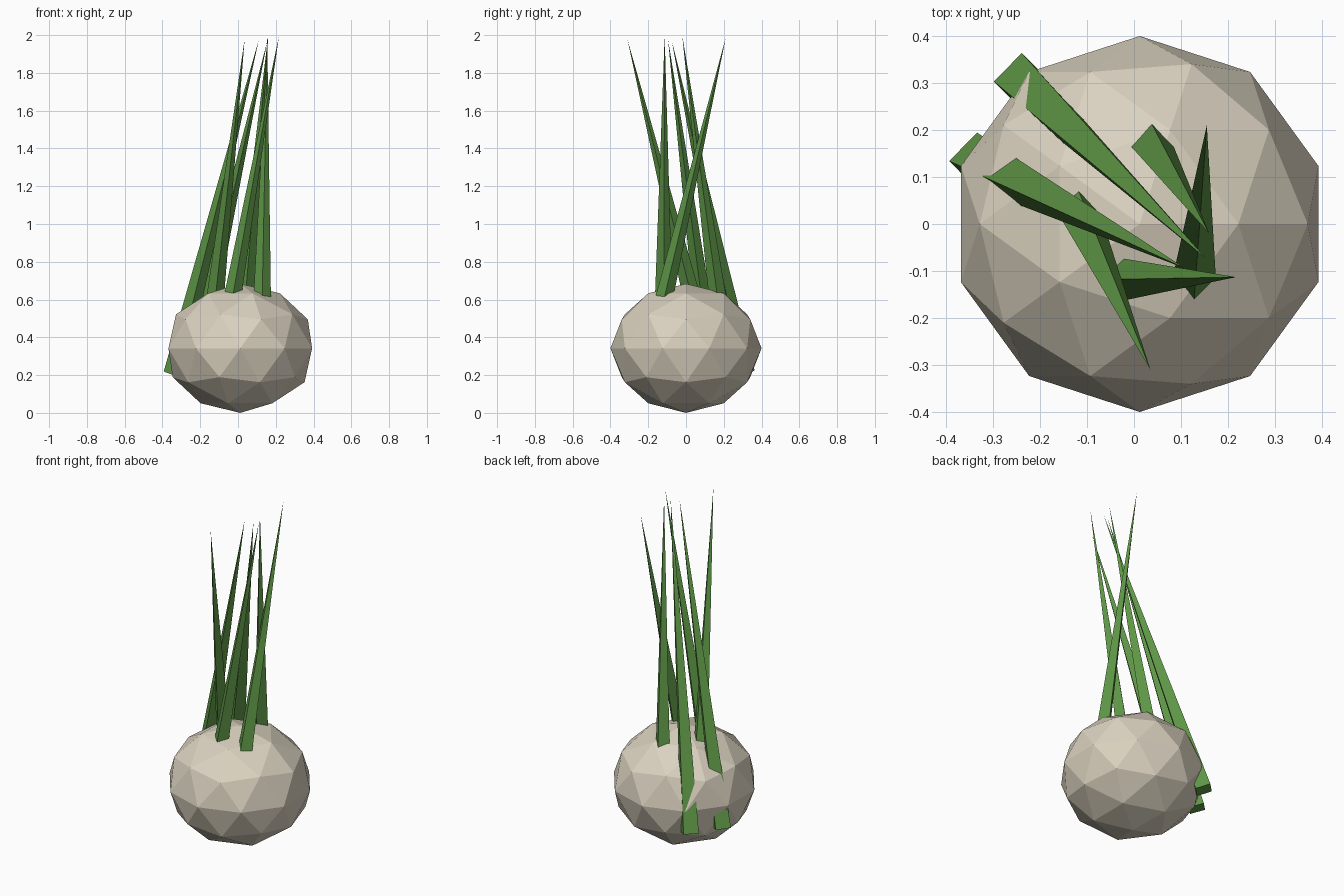
import bpy
from mathutils import Vector

cube = bpy.data.objects.get("Cube")
if cube:
    bpy.data.objects.remove(cube, do_unlink=True)


def make_material(name, colour):
    mat = bpy.data.materials.new(name)
    mat.use_nodes = True
    mat.diffuse_color = (*colour, 1)
    mat.node_tree.nodes["Principled BSDF"].inputs["Base Color"].default_value = (*colour, 1)
    mat.roughness = 0.8
    return mat


cream = make_material("cream skin", (0.70, 0.64, 0.52))
green = make_material("leaf green", (0.11, 0.30, 0.06))

# Faceted bulb, slightly squashed
bpy.ops.mesh.primitive_ico_sphere_add(subdivisions=2, radius=0.4, location=(0.012, 0, 0.342))
bulb = bpy.context.object
bulb.name = "bulb"
bulb.scale.z = 0.855
bulb.data.materials.append(cream)

LENGTH = 1.84
MID_HEIGHT = 1.09


def add_leaf(name, base, tip):
    """Four-sided spike leaning from base (x, y) to tip (x, y)."""
    flat = Vector(tip) - Vector(base)
    rise = (LENGTH ** 2 - flat.length_squared) ** 0.5
    middle = (Vector(base) + Vector(tip)) / 2
    bpy.ops.mesh.primitive_cone_add(vertices=4, radius1=0.06, radius2=0, depth=LENGTH,
                                    location=(middle.x, middle.y, MID_HEIGHT))
    leaf = bpy.context.object
    leaf.name = name
    leaf.rotation_mode = 'QUATERNION'
    leaf.rotation_quaternion = Vector((0, 0, 1)).rotation_difference(Vector((flat.x, flat.y, rise)))
    leaf.data.materials.append(green)


# Leaning leaves: base and tip positions on the ground plane
add_leaf("leaf_back_right", (-0.24, 0.305), (0.155, -0.075))
add_leaf("leaf_right", (-0.335, 0.135), (0.11, -0.095))
add_leaf("leaf_back", (0.0, 0.225), (0.16, -0.02))
add_leaf("leaf_front_left", (0.12, -0.213), (0.155, 0.21))
add_leaf("leaf_front", (-0.105, -0.12), (0.217, -0.113))
add_leaf("leaf_middle", (-0.167, 0.133), (0.035, -0.31))
